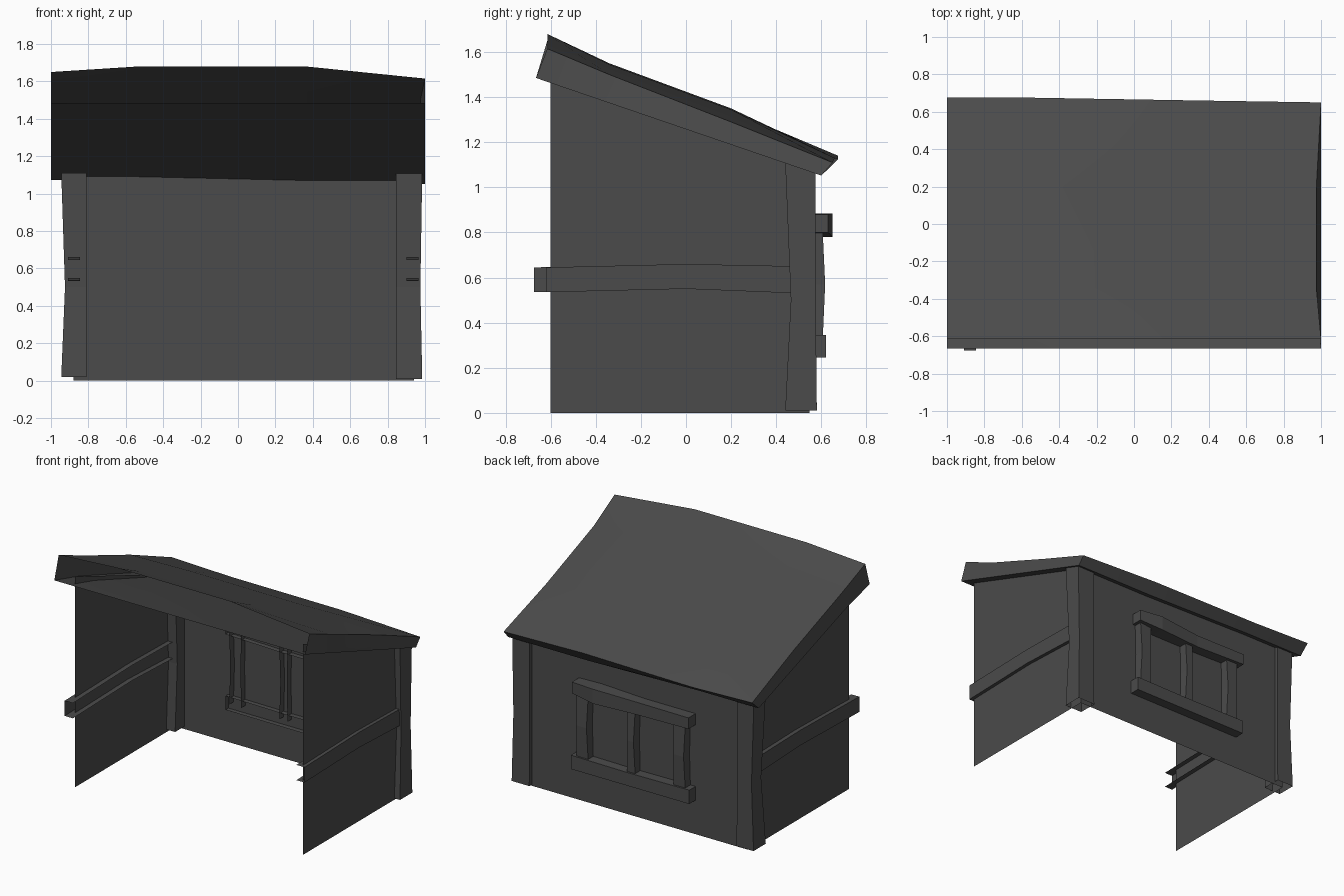
import bpy, bmesh

if "Cube" in bpy.data.objects:
    bpy.data.objects.remove(bpy.data.objects["Cube"])

DARK = bpy.data.materials.new("dark_grey")
DARK.diffuse_color = (0.07, 0.07, 0.07, 1)
DARK.use_nodes = True
DARK.node_tree.nodes["Principled BSDF"].inputs["Base Color"].default_value = DARK.diffuse_color


def make(name, verts, faces):
    bm = bmesh.new()
    vs = [bm.verts.new(v) for v in verts]
    for f in faces:
        bm.faces.new([vs[i] for i in f])
    bmesh.ops.recalc_face_normals(bm, faces=bm.faces)
    me = bpy.data.meshes.new(name)
    bm.to_mesh(me)
    bm.free()
    me.materials.append(DARK)
    ob = bpy.data.objects.new(name, me)
    bpy.context.collection.objects.link(ob)
    return ob


def beam(name, axis, stations, open_inner=True, caps=(True, True)):
    """Warped plank; each station is (t, in, out, lo, hi) along the axis."""
    verts, faces = [], []
    for t, i, o, lo, hi in stations:
        for a, b in ((i, lo), (o, lo), (o, hi), (i, hi)):
            verts.append({'x': (t, a, b), 'y': (a, t, b), 'z': (a, b, t)}[axis])
    n = len(stations)
    for s in range(n - 1):
        for k in range(3 if open_inner else 4):
            a, b = s * 4 + k, s * 4 + (k + 1) % 4
            faces.append((a, b, b + 4, a + 4))
    if caps[0]:
        faces.append((3, 2, 1, 0))
    if caps[1]:
        faces.append(tuple(range(4 * n - 4, 4 * n)))
    return make(name, verts, faces)


XL, XR, YF, YB = -0.88, 0.94, -0.6, 0.548

# Thin wall sheets, open at the front
for name, x in (("left_wall", XL), ("right_wall", XR)):
    make(name, [(x, YF, 0), (x, YB, 0), (x, YB, 1.10), (x, YF, 1.52)], [(0, 1, 2, 3)])
make("back_wall", [(XL, YB, 0), (XR, YB, 0), (XR, YB, 1.09), (XL, YB, 1.11)], [(0, 1, 2, 3)])

# Slightly bowed back corner posts
for name, x0, x1, z0 in (("left_post", -0.945, -0.81, 0.02), ("right_post", 0.985, 0.845, 0.01)):
    d = 0.02 if x0 < 0 else -0.01
    beam(name, 'z', [(z0, x1, x0, 0.44, 0.58),
                     (0.5, x1, x0 + d, 0.465, 0.575),
                     (1.11, x1, x0, 0.44, 0.575)], open_inner=False, caps=(False, True))

# Side rails poking through the walls
for name, xi, xo, y0 in (("left_rail", -0.845, -0.91, -0.675), ("right_rail", 0.90, 0.965, -0.62)):
    beam(name, 'y', [(y0, xi, xo, 0.535, 0.645), (0, xi, xo, 0.55, 0.66),
                     (0.5, xi, xo, 0.53, 0.65)], caps=(False, False))

# Window frame on the back wall
beam("window_top_bar", 'x', [(-0.46, 0.515, 0.63, 0.79, 0.87), (-0.05, 0.51, 0.625, 0.78, 0.87),
                             (0.29, 0.51, 0.65, 0.78, 0.885), (0.47, 0.515, 0.63, 0.80, 0.88)])
beam("window_bottom_bar", 'x', [(-0.46, 0.515, 0.62, 0.245, 0.345), (0.06, 0.51, 0.62, 0.245, 0.34),
                                (0.485, 0.51, 0.62, 0.245, 0.345)])
for name, x0, x1 in (("left_stile", -0.42, -0.325), ("middle_stile", -0.02, 0.045),
                     ("right_stile", 0.355, 0.45)):
    # in/out along y, lo/hi along x
    ob = beam(name, 'z', [(0.30, 0.50, 0.605, x0, x1), (0.57, 0.50, 0.617, x0 + 0.008, x1 - 0.006),
                          (0.83, 0.50, 0.605, x0, x1)], caps=(False, False))
    for v in ob.data.vertices:
        v.co.x, v.co.y = v.co.y, v.co.x

# Sagging roof: warped top sheet, flat underside, rim on sides and back, open at the front
xs = (-1.0, -0.53, 0.36, 1.0)
ys = (-0.615, -0.34, 0.2, 0.66)
zs = ((1.65, 1.68, 1.68, 1.615),
      (1.54, 1.55, 1.545, 1.50),
      (1.34, 1.35, 1.345, 1.29),
      (1.14, 1.125, 1.13, 1.11))
back = (0.675, 0.675, 0.66, 0.65)
verts, faces = [], []
for j, y in enumerate(ys):
    for i, x in enumerate(xs):
        xx = 0.975 if (i == 3 and j in (1, 2)) else x
        verts.append((xx, back[i] if j == 3 else y, zs[j][i]))
for j, y in enumerate((-0.665, -0.38, 0.16, 0.6)):
    for x in xs:
        low = 1.485 - (y + 0.665) * 0.342 + (0.02 if x < 0 and j else 0)
        verts.append((x, y, low))
for j in range(3):
    for i in range(3):
        a = j * 4 + i
        faces += [(a, a + 1, a + 5, a + 4), (a + 20, a + 21, a + 17, a + 16)]
rim = [0, 4, 8, 12, 13, 14, 15, 11, 7, 3]
for a, b in zip(rim, rim[1:]):
    faces.append((a, b, b + 16, a + 16))
roof = make("roof", verts, faces)
bpy.context.view_layer.objects.active = roof
roof.select_set(True)
bpy.ops.object.shade_smooth_by_angle()
